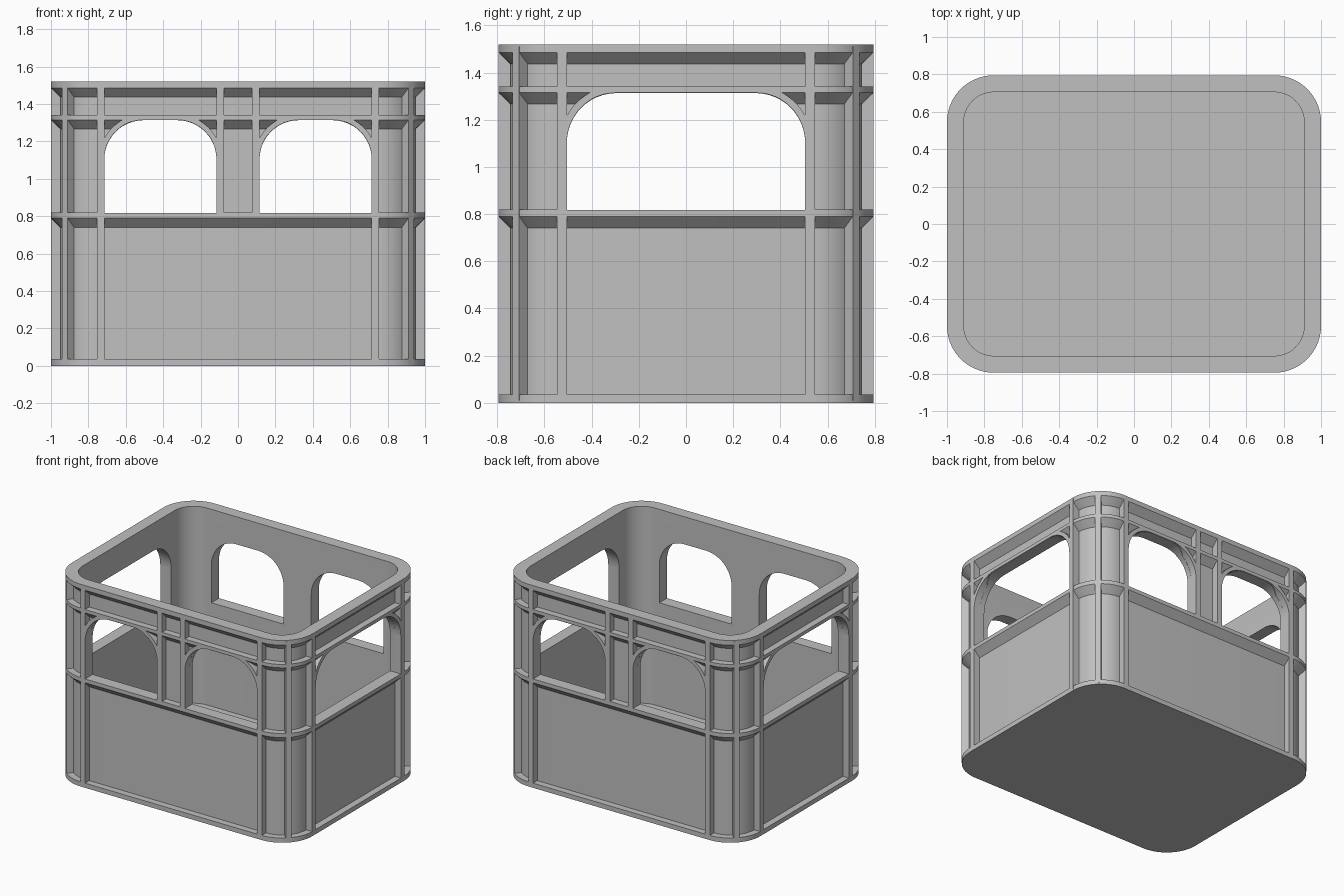
import bpy, bmesh, math
from mathutils import Matrix, Vector

cube = bpy.data.objects.get("Cube")
if cube:
    bpy.data.objects.remove(cube, do_unlink=True)

HX, HY, HEIGHT, RADIUS = 1.0, 0.795, 1.52, 0.25
RECESS, WALL = 0.05, 0.09
SILL, HEAD, ARCH = 0.82, 1.315, 0.21

grey = bpy.data.materials.new("grey plastic")
grey.use_nodes = True
grey.diffuse_color = (0.53, 0.53, 0.53, 1)
grey.node_tree.nodes["Principled BSDF"].inputs["Base Color"].default_value = grey.diffuse_color


def finish(name, bm, smooth=True):
    bmesh.ops.recalc_face_normals(bm, faces=bm.faces)
    mesh = bpy.data.meshes.new(name)
    bm.to_mesh(mesh)
    bm.free()
    mesh.materials.append(grey)
    obj = bpy.data.objects.new(name, mesh)
    bpy.context.collection.objects.link(obj)
    if smooth:
        smooth_object(obj)
    return obj


def smooth_object(obj):
    bpy.ops.object.select_all(action="DESELECT")
    obj.select_set(True)
    bpy.context.view_layer.objects.active = obj
    bpy.ops.object.shade_smooth_by_angle(angle=math.radians(30))


def rounded_ring(bm, inset, z, steps=14):
    """Rounded rectangle, moved inwards from the outer outline."""
    r = RADIUS - inset
    verts = []
    for k, (sx, sy) in enumerate([(1, 1), (-1, 1), (-1, -1), (1, -1)]):
        for i in range(steps + 1):
            a = math.pi / 2 * (k + i / steps)
            verts.append(bm.verts.new((sx * (HX - RADIUS) + r * math.cos(a),
                                       sy * (HY - RADIUS) + r * math.sin(a), z)))
    return verts


def add_prism(bm, points, depth, frame):
    """Outline in the local u, v plane, extruded along local w."""
    ends = [[bm.verts.new(frame @ Vector((u, v, w))) for u, v in points] for w in depth]
    bm.faces.new(ends[0])
    bm.faces.new(ends[1])
    n = len(points)
    for i in range(n):
        j = (i + 1) % n
        bm.faces.new((ends[0][i], ends[0][j], ends[1][j], ends[1][i]))


def add_box(bm, x, y, size, low, high, angle=0):
    m = (Matrix.Translation((x, y, (low + high) / 2)) @ Matrix.Rotation(angle, 4, "Z")
         @ Matrix.Diagonal((*size, high - low, 1)))
    bmesh.ops.create_cube(bm, size=1, matrix=m)


def side_frame(axis, sign):
    """u runs along the wall, v is up, w points out of the wall."""
    out = Vector((0, sign, 0)) if axis == "y" else Vector((sign, 0, 0))
    along = Vector((1, 0, 0)) if axis == "y" else Vector((0, 1, 0))
    return Matrix((along, (0, 0, 1), out)).transposed()


# Crate shell: sloped flanges, rim, inner wall and floor
profile = [(0, 0), (0, 0.035), (RECESS, 0.035), (RECESS, 0.74), (0, 0.79), (0, SILL),
           (RECESS, SILL), (RECESS, 1.267), (0, HEAD), (0, 1.34), (RECESS, 1.34),
           (RECESS, 1.437), (0, 1.485), (0, HEIGHT), (WALL, HEIGHT), (WALL, 0.04)]
bm = bmesh.new()
rings = [rounded_ring(bm, d, z) for d, z in profile]
for a, b in zip(rings, rings[1:]):
    for i in range(len(a)):
        j = (i + 1) % len(a)
        bm.faces.new((a[i], a[j], b[j], b[i]))
bm.faces.new(rings[0])
bm.faces.new(rings[-1])
shell = finish("crate_shell", bm, smooth=False)

# Arched windows: two on the front and back, one on each end
windows = [("y", -0.715, -0.115), ("y", 0.115, 0.715), ("x", -0.505, 0.505)]
quarter = [math.pi / 2 * i / 12 for i in range(13)]
for axis, left, right in windows:
    gap = 0.002
    arch = [(right - ARCH + ARCH * math.cos(a), HEAD - gap - ARCH + ARCH * math.sin(a)) for a in quarter]
    arch += [(left + ARCH - ARCH * math.cos(a), HEAD - gap - ARCH + ARCH * math.sin(a))
             for a in reversed(quarter)]
    bm = bmesh.new()
    add_prism(bm, [(left, SILL - gap), (right, SILL - gap)] + arch, (-1.2, 1.2), side_frame(axis, 1))
    cutter = finish("window_cutter", bm, smooth=False)
    cutter.hide_render = True
    cut = shell.modifiers.new("window", "BOOLEAN")
    cut.operation, cut.solver, cut.object = "DIFFERENCE", "EXACT", cutter
    bpy.context.view_layer.objects.active = shell
    bpy.ops.object.modifier_apply(modifier=cut.name)
    bpy.data.objects.remove(cutter, do_unlink=True)
smooth_object(shell)

# Curved collars filling the upper window corners
outer = ARCH + 0.028
start = math.acos(ARCH / outer)
bm = bmesh.new()
for axis, left, right in windows:
    half = HY if axis == "y" else HX
    for sign in (-1, 1):
        for edge, flip in ((left, -1), (right, 1)):
            centre = edge - flip * ARCH
            strip = [(ARCH, a) for a in quarter]
            strip += [(outer, math.pi / 2 - start - (math.pi / 2 - 2 * start) * i / 8) for i in range(9)]
            points = [(centre + flip * r * math.cos(a), HEAD - ARCH + r * math.sin(a)) for r, a in strip]
            add_prism(bm, points, (half - RECESS - 0.01, half), side_frame(axis, sign))
finish("window_collars", bm)

# Upright ribs
low, high, width, deep = 0.01, HEIGHT - 0.01, 0.04, 0.07
bm = bmesh.new()
for sx in (-1, 1):
    for sy in (-1, 1):
        add_box(bm, sx * 0.735, sy * (HY - deep / 2), (width, deep), low, high)
        add_box(bm, sx * (HX - deep / 2), sy * 0.526, (deep, width + 0.002), low, high)
finish("wall_ribs", bm)

bm = bmesh.new()
for sx in (-1, 1):
    for sy in (-1, 1):
        reach = (RADIUS - deep / 2) * math.sqrt(0.5)
        add_box(bm, sx * (HX - RADIUS + reach), sy * (HY - RADIUS + reach),
                (deep, width), low, high, sx * sy * math.pi / 4)
finish("corner_ribs", bm)

bm = bmesh.new()
for sx in (-1, 1):
    for sy in (-1, 1):
        add_box(bm, sx * 0.095, sy * (HY - deep / 2), (width, deep), SILL - 0.02, high)
finish("centre_pier_ribs", bm)
